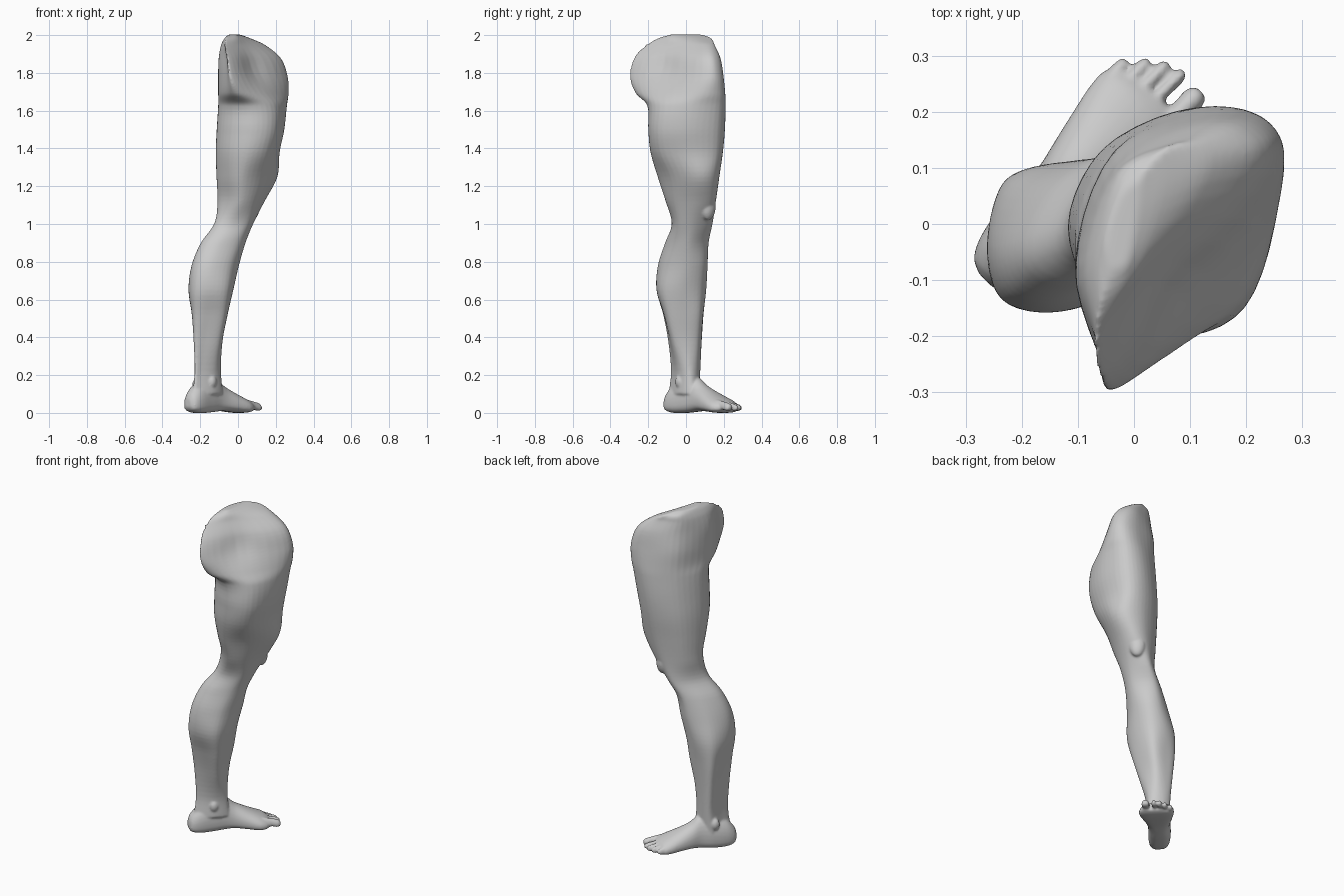
import bpy, bmesh, math
from mathutils import Vector, Matrix

# Each row: height, then the extent of the limb in 8 compass directions
# (0, 45, 90 ... 315 degrees, counter-clockwise from +x)
SHIN = [
    (.10, -.080, -.030, .070, .190, .235, .230, .085, -.060),
    (.22, -.090, -.040, .075, .190, .222, .216, .070, -.060),
    (.38, -.082, -.028, .082, .203, .229, .226, .087, -.020),
    (.52, -.055, -.003, .092, .215, .243, .243, .118, .020),
    (.65, -.025, .015, .107, .215, .262, .262, .156, .050),
    (.78, .005, .043, .114, .185, .245, .245, .148, .048),
    (.90, .040, .064, .120, .150, .195, .190, .110, .050),
    (1.00, .080, .116, .140, .115, .125, .116, .075, .070),
]
THIGH = [
    (1.12, .140, .180, .157, .120, .109, .092, .108, .110),
    (1.25, .207, .230, .176, .128, .114, .118, .150, .155),
    (1.38, .220, .248, .194, .134, .118, .140, .188, .215),
    (1.50, .245, .267, .205, .130, .113, .140, .200, .244),
    (1.63, .258, .287, .208, .122, .105, .142, .206, .235),
    (1.69, .262, .297, .205, .118, .105, .195, .262, .212),
    (1.78, .253, .295, .195, .115, .105, .215, .292, .175),
    (1.88, .215, .260, .178, .100, .102, .205, .270, .135),
    (1.95, .130, .190, .145, .090, .088, .185, .210, .085),
    (1.985, .055, .130, .125, .080, .068, .140, .140, .065),
    (2.003, .005, .070, .080, .055, .050, .080, .080, .040),
]
# Foot sections: position along foot, sideways centre, half width, top, bottom
FOOT = [
    (-.258, .116, .018, .075, .030), (-.245, .117, .042, .105, .012),
    (-.20, .122, .058, .150, .0), (-.12, .130, .062, .180, .0),
    (-.05, .132, .060, .190, .006), (.0, .135, .068, .152, .010),
    (.06, .135, .082, .120, .006), (.13, .135, .096, .088, .0),
    (.165, .136, .090, .072, .002), (.19, .125, .062, .056, .010),
]
# Toes: sideways centre, tip position, half width
TOES = [(.083, .252, .022), (.130, .256, .0135), (.160, .247, .0135),
        (.188, .226, .013), (.215, .198, .013)]

bm = bmesh.new()
R2 = math.sqrt(.5)


def world(d, e, z):
    """Foot axes (along, sideways) to world axes."""
    return Vector(((d - e) * R2, (d + e) * R2, z))


def loft(rings):
    loops = [[bm.verts.new(p) for p in r] for r in rings]
    n = len(loops[0])
    for a, b in zip(loops, loops[1:]):
        for i in range(n):
            j = (i + 1) % n
            bm.faces.new((a[i], a[j], b[j], b[i]))
    bm.faces.new(loops[0][::-1])
    bm.faces.new(loops[-1])


def smooth_rows(rows, steps):
    """Hermite interpolation between table rows."""
    rows = [Vector(r) for r in rows]
    last = len(rows) - 1

    def slope(i):
        a, b = rows[max(i - 1, 0)], rows[min(i + 1, last)]
        return (b - a) / (b[0] - a[0])
    out = []
    for i in range(last):
        a, b = rows[i], rows[i + 1]
        w = b[0] - a[0]
        for k in range(steps):
            t = k / steps
            out.append(a * (2*t**3 - 3*t*t + 1) + b * (3*t*t - 2*t**3)
                       + slope(i) * (w * (t**3 - 2*t*t + t))
                       + slope(i + 1) * (w * (t**3 - t*t)))
    return out + [rows[-1]]


def limb_ring(row, sub=5):
    """Round outline touching the eight given extents."""
    z, h = row[0], row[1:]
    pts = []
    for i in range(8):
        a = i * math.pi / 4
        n, t = Vector((math.cos(a), math.sin(a))), Vector((-math.sin(a), math.cos(a)))
        pts.append(n * h[i] + t * (h[(i + 1) % 8] - h[i - 1]) * R2)
    ring = []
    for i in range(8):
        p0, p1, p2, p3 = (pts[(i + k) % 8] for k in (-1, 0, 1, 2))
        for k in range(sub):
            t = k / sub
            p = .5 * (2*p1 + (p2 - p0)*t + (2*p0 - 5*p1 + 4*p2 - p3)*t*t
                      + (3*p1 - p0 - 3*p2 + p3)*t**3)
            p = Vector((p.x, p.y, z))
            # shallow hollow on the inner hip face
            f = .025 * math.exp(-((p - Vector((.09, -.12, 1.83))).length / .1) ** 2)
            ring.append(p + world(0, f, 0))
    return ring


def foot_ring(row, n=28):
    d, e, w, top, bot = row
    mid = bot + .35 * (top - bot)
    ring = []
    for i in range(n):
        a = 2 * math.pi * i / n
        c, s = math.cos(a), math.sin(a)
        if s < 0:   # flatter sole
            c = math.copysign(abs(c) ** .65, c)
            s = -abs(s) ** .65
        ring.append(world(d, e + w * c, mid + s * ((top - mid) if s > 0 else (mid - bot))))
    return ring


def blob(d, e, z, rd, re, rz):
    m = (Matrix.Translation(world(d, e, z)) @ Matrix.Rotation(math.pi / 4, 4, 'Z')
         @ Matrix.Diagonal((rd, re, rz, 1)))
    bmesh.ops.create_uvsphere(bm, u_segments=24, v_segments=16, radius=1, matrix=m)


# thigh, knee and shin
loft([limb_ring(r) for r in smooth_rows(SHIN + THIGH, 5)])
# foot
loft([foot_ring(r) for r in smooth_rows(FOOT, 4)])
# toes
for e, tip, r in TOES:
    h = .038 + r * .7
    loft([foot_ring(q, 16) for q in (
        (tip - .10, e, r * .8, h + .018, .022), (tip - .045, e, r * .9, h + .006, .016),
        (tip - .02, e, r, h, .010), (tip - .006, e, r * .8, h - .006, .014),
        (tip, e, r * .4, h - .015, .022))])
# ankle bones and kneecap
blob(-.13, .178, .15, .026, .022, .034)
blob(-.12, .073, .165, .026, .022, .034)
blob(.135, .03, 1.09, .035, .045, .07)

bmesh.ops.recalc_face_normals(bm, faces=bm.faces)
mesh = bpy.data.meshes.new("leg")
bm.to_mesh(mesh)
bm.free()
leg = bpy.data.objects.new("leg", mesh)
bpy.context.collection.objects.link(leg)

# fuse the parts into one soft skin
fuse = leg.modifiers.new("fuse", 'REMESH')
fuse.mode = 'VOXEL'
fuse.voxel_size = .006
fuse.use_smooth_shade = True
soft = leg.modifiers.new("soften", 'SMOOTH')
soft.factor = .5
soft.iterations = 6
